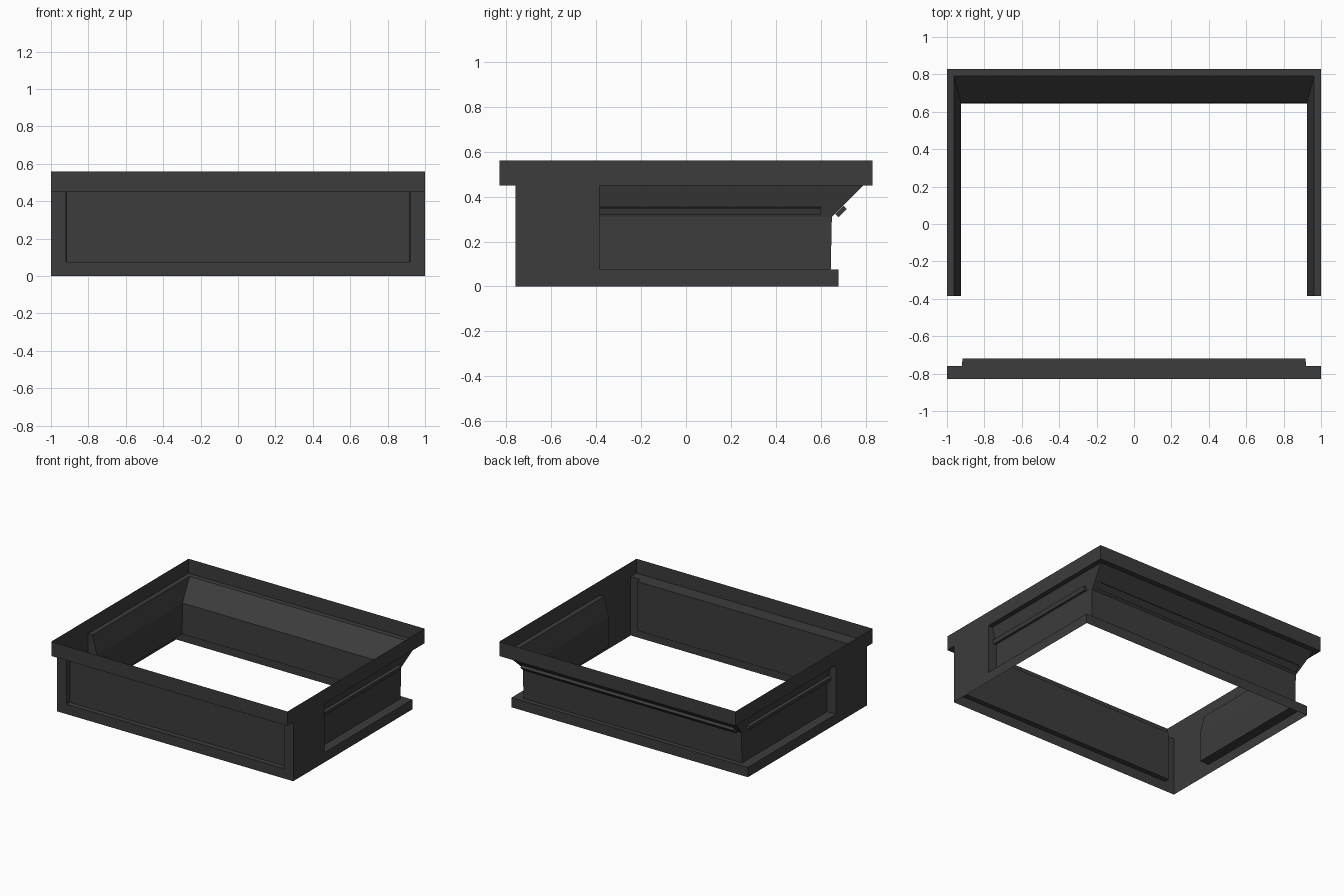
import bpy
import bmesh
from mathutils import Vector

cube = bpy.data.objects.get("Cube")
if cube:
    bpy.data.objects.remove(cube, do_unlink=True)

mat = bpy.data.materials.new("charcoal")
mat.use_nodes = True
color = (0.045, 0.045, 0.045, 1)
mat.diffuse_color = color
bsdf = mat.node_tree.nodes["Principled BSDF"]
bsdf.inputs["Base Color"].default_value = color
bsdf.inputs["Roughness"].default_value = 0.8


def make(name, faces):
    """Build one open sheet or closed solid from polygons, welding shared corners."""
    bm = bmesh.new()
    for f in faces:
        bm.faces.new([bm.verts.new(p) for p in f])
    bmesh.ops.remove_doubles(bm, verts=bm.verts[:], dist=1e-5)
    bmesh.ops.recalc_face_normals(bm, faces=bm.faces[:])
    mesh = bpy.data.meshes.new(name)
    bm.to_mesh(mesh)
    bm.free()
    mesh.materials.append(mat)
    obj = bpy.data.objects.new(name, mesh)
    bpy.context.collection.objects.link(obj)
    return obj


def strips(sections):
    """Quads joining neighbouring sections of equal length."""
    return [(a[i], a[i + 1], b[i + 1], b[i])
            for a, b in zip(sections, sections[1:]) for i in range(len(a) - 1)]


TOP, LIP, BASE = 0.56, 0.45, 0.075        # heights
FRONT, WALL, PANEL = -0.83, -0.76, -0.72  # front depths
NOTCH, BACK = -0.385, 0.83                # start of side recess, back lip

# Rim around the top
corners = [(1, FRONT), (1, BACK), (-1, BACK), (-1, FRONT), (1, FRONT)]
make("top_rim", strips([[(x, y, TOP), (x, y, LIP)] for x, y in corners]))

# Recessed channel with sloped top and base ledge, swept round sides and back
# Each profile point: side x, back y, height
profile = [(1, BACK, LIP), (0.963, 0.79, LIP), (0.925, 0.65, 0.31),
           (0.925, 0.645, BASE), (1, 0.68, BASE), (1, 0.68, 0)]
stations = []
for side, at_back in ((1, False), (1, True), (-1, True), (-1, False)):
    stations.append([(side * x, y if at_back else NOTCH, z) for x, y, z in profile])
make("recessed_channel", strips(stations))

# Front side walls and the end caps of the channel
for side, label in ((1, "left"), (-1, "right")):
    make(label + "_front_wall", [
        [(side, WALL, 0), (side, NOTCH, 0), (side, NOTCH, LIP), (side, WALL, LIP)]])
    make(label + "_channel_end", [[(side * x, NOTCH, z) for x, y, z in profile[:5]]])

# Front frame with an inset panel and the underside of the rim
PX = 0.92
outer = [(-1, WALL, LIP), (-1, WALL, 0), (1, WALL, 0), (1, WALL, LIP)]
inner = [(-PX, WALL, LIP), (-PX, WALL, BASE), (PX, WALL, BASE), (PX, WALL, LIP)]
panel = [(x * 0.997, PANEL, z) for x, y, z in inner]
make("front_frame", strips([outer, inner, panel]) + [panel])
make("front_rim_underside", [
    [(-1, FRONT, LIP), (1, FRONT, LIP), (1, WALL, LIP), (-1, WALL, LIP)],
    [inner[0], inner[3], panel[3], panel[0]]])


def rail_section(low, high, start, end, thick):
    """Four corners of a bar lying on the slope between two points."""
    low, high = Vector(low), Vector(high)
    d = high - low
    n = Vector((d.y, -d.x)).normalized()
    a, b = low + d * start, low + d * end
    return [a + n * 0.002, b + n * 0.002, b + n * thick, a + n * thick]


def bar(name, ring_a, ring_b):
    make(name, strips([ring_a + ring_a[:1], ring_b + ring_b[:1]]) + [ring_a, ring_b])


# Rails on the sloped faces
slope_top, slope_low = profile[1], profile[2]
section = rail_section(slope_low[::2], slope_top[::2], 0.1, 0.32, 0.025)
for side, label in ((1, "left"), (-1, "right")):
    bar(label + "_rail", [(side * p.x, NOTCH, p.y) for p in section],
        [(side * p.x, 0.6, p.y) for p in section])
section = rail_section(slope_low[1:], slope_top[1:], 0.1, 0.36, 0.022)
bar("back_rail", [(-0.9, p.x, p.y) for p in section], [(0.9, p.x, p.y) for p in section])
